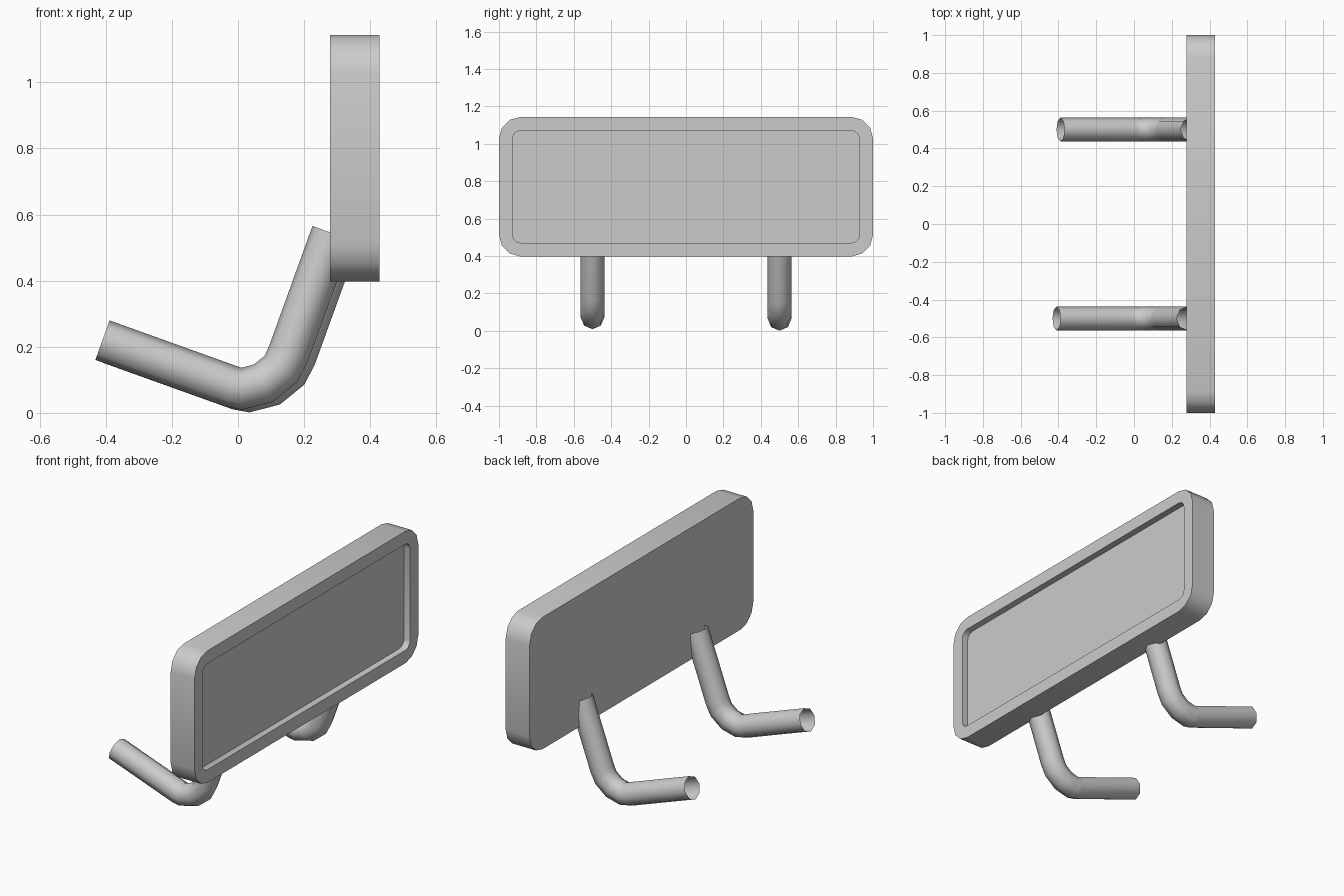
import bpy, bmesh, math
from mathutils import Vector

if "Cube" in bpy.data.objects:
    bpy.data.objects.remove(bpy.data.objects["Cube"])


def finish(name, bm, angle):
    bmesh.ops.recalc_face_normals(bm, faces=bm.faces)
    me = bpy.data.meshes.new(name)
    bm.to_mesh(me)
    bm.free()
    me.shade_smooth()
    me.set_sharp_from_angle(angle=math.radians(angle))
    ob = bpy.data.objects.new(name, me)
    bpy.context.collection.objects.link(ob)
    return ob


def rounded_loop(bm, x, hy, hz, zc, r, seg=3):
    verts = []
    for i, (sy, sz) in enumerate([(1, 1), (-1, 1), (-1, -1), (1, -1)]):
        for k in range(seg + 1):
            a = math.pi / 2 * (i + k / seg)
            verts.append(bm.verts.new((x, sy * (hy - r) + r * math.cos(a),
                                       zc + sz * (hz - r) + r * math.sin(a))))
    return verts


def bridge(bm, a, b):
    n = len(a)
    for i in range(n):
        j = (i + 1) % n
        bm.faces.new((a[i], a[j], b[j], b[i]))


# Rounded panel with a shallow recess in its +x face
bm = bmesh.new()
X0, X1, ZC, HZ, INSET, DEPTH = 0.279, 0.428, 0.771, 0.373, 0.073, 0.037
loops = [rounded_loop(bm, X0, 1.0, HZ, ZC, 0.115),
         rounded_loop(bm, X1, 1.0, HZ, ZC, 0.115),
         rounded_loop(bm, X1, 1.0 - INSET, HZ - INSET, ZC, 0.042),
         rounded_loop(bm, X1 - DEPTH, 1.0 - INSET, HZ - INSET, ZC, 0.042)]
for a, b in zip(loops, loops[1:]):
    bridge(bm, a, b)
bm.faces.new(loops[0])
bm.faces.new(loops[-1])
finish("panel", bm, 35)

# Bent open tubes, path in the x-z plane
PATH = [(-0.41, 0.22), (-0.02, 0.08), (0.012, 0.073), (0.077, 0.09),
        (0.13, 0.133), (0.153, 0.179), (0.285, 0.544)]
R, SIDES = 0.0635, 8


def tube(name, y, dx, dz):
    bm = bmesh.new()
    pts = [Vector((x + dx, y, z + dz)) for x, z in PATH]
    side = Vector((0, 1, 0))
    rings = []
    for i, p in enumerate(pts):
        t = Vector()
        if i > 0:
            t += (p - pts[i - 1]).normalized()
        if i < len(pts) - 1:
            t += (pts[i + 1] - p).normalized()
        up = t.normalized().cross(side)
        rings.append([bm.verts.new(p + R * (math.cos(a) * side + math.sin(a) * up))
                      for a in (2 * math.pi * k / SIDES for k in range(SIDES))])
    for a, b in zip(rings, rings[1:]):
        bridge(bm, a, b)
    finish(name, bm, 60)


tube("front_bracket_tube", -0.5, 0.0, 0.0)
tube("back_bracket_tube", 0.5, 0.021, -0.008)
